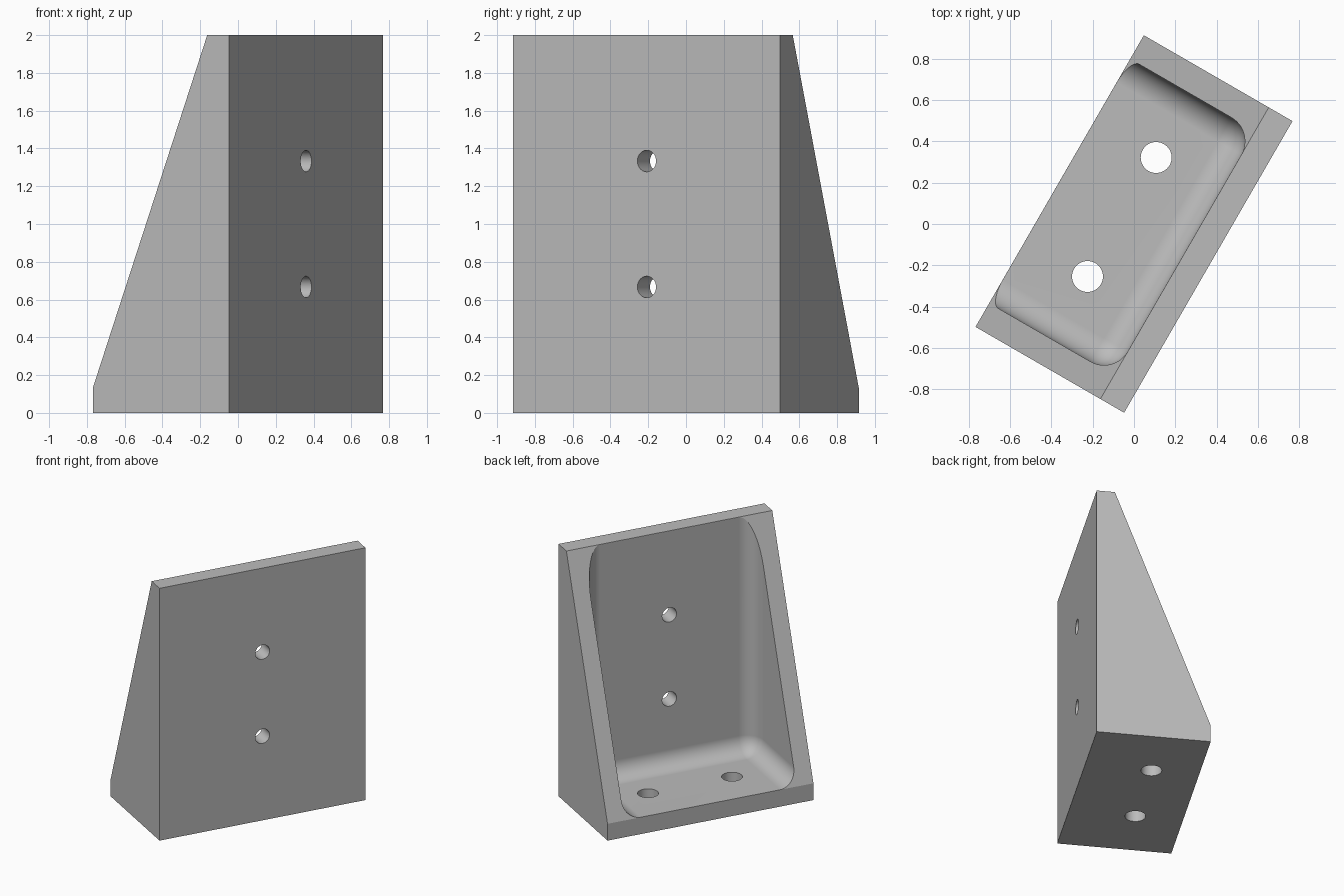
import bpy, bmesh
from math import radians
from mathutils import Matrix

if "Cube" in bpy.data.objects:
    bpy.data.objects.remove(bpy.data.objects["Cube"], do_unlink=True)

HALF_LEN, HALF_DEPTH, HEIGHT = 0.816, 0.416, 2.0
WALL = 0.133          # plate thickness
FILLET = 0.133        # inner corner radius
INNER_Y = -HALF_DEPTH + WALL

grey = bpy.data.materials.new("plain grey")
grey.use_nodes = True
colour = (0.5, 0.5, 0.5, 1)
grey.diffuse_color = colour
grey.node_tree.nodes["Principled BSDF"].inputs["Base Color"].default_value = colour


def make_object(name, bm):
    bmesh.ops.recalc_face_normals(bm, faces=bm.faces)
    mesh = bpy.data.meshes.new(name)
    bm.to_mesh(mesh)
    bm.free()
    mesh.materials.append(grey)
    obj = bpy.data.objects.new(name, mesh)
    bpy.context.collection.objects.link(obj)
    return obj


def cylinder_cutter(name, radius, matrix):
    bm = bmesh.new()
    bmesh.ops.create_cone(bm, cap_ends=True, segments=48, radius1=radius,
                          radius2=radius, depth=0.4, matrix=matrix)
    return make_object(name, bm)


# Bracket body: side profile extruded along its length
bm = bmesh.new()
profile = [(-HALF_DEPTH, 0), (HALF_DEPTH, 0), (HALF_DEPTH, WALL),
           (INNER_Y, HEIGHT), (-HALF_DEPTH, HEIGHT)]
face = bm.faces.new([bm.verts.new((-HALF_LEN, y, z)) for y, z in profile])
ext = bmesh.ops.extrude_face_region(bm, geom=[face])
bmesh.ops.translate(bm, vec=(2 * HALF_LEN, 0, 0),
                    verts=[v for v in ext["geom"] if isinstance(v, bmesh.types.BMVert)])
bracket = make_object("angle_bracket", bm)

# Pocket cutter: box with rounded edges around the floor and back wall
bm = bmesh.new()
half_x, y0, y1, z0, z1 = HALF_LEN - WALL, INNER_Y + 0.0005, 1.2, WALL + 0.0005, 2.8
bmesh.ops.create_cube(bm, size=1, matrix=Matrix.Translation((0, (y0 + y1) / 2, (z0 + z1) / 2))
                      @ Matrix.Diagonal((2 * half_x, y1 - y0, z1 - z0, 1)))


def is_inner(edge):
    planes = [all(abs(v.co.x - s * half_x) < 1e-4 for v in edge.verts) for s in (-1, 1)]
    planes += [all(abs(v.co.y - y0) < 1e-4 for v in edge.verts),
               all(abs(v.co.z - z0) < 1e-4 for v in edge.verts)]
    return sum(planes) == 2


bmesh.ops.bevel(bm, geom=[e for e in bm.edges if is_inner(e)], offset=FILLET,
                offset_type='OFFSET', segments=12, profile=0.5, affect='EDGES')
cutters = [make_object("pocket_cutter", bm)]

# Screw holes: two through the floor, two through the wall
for s in (-1, 1):
    cutters.append(cylinder_cutter("floor_hole_cutter", 0.075,
                                   Matrix.Translation((s * HALF_LEN * 0.408, 0.068, 0.05))))
    cutters.append(cylinder_cutter("wall_hole_cutter", 0.057,
                                   Matrix.Translation((0, -0.35, 1 + s / 3))
                                   @ Matrix.Rotation(radians(90), 4, 'X')))

# Cut the body, then drop the helpers
bpy.ops.object.select_all(action='DESELECT')
bpy.context.view_layer.objects.active = bracket
bracket.select_set(True)
for cutter in cutters:
    cutter.hide_render = True
    mod = bracket.modifiers.new("cut", 'BOOLEAN')
    mod.operation, mod.solver, mod.object = 'DIFFERENCE', 'EXACT', cutter
    bpy.ops.object.modifier_apply(modifier=mod.name)
    bpy.data.objects.remove(cutter, do_unlink=True)

# Turn the bracket to its standing angle and smooth only the fillets and holes
bracket.data.transform(Matrix.Rotation(radians(60), 4, 'Z'))
bpy.ops.object.shade_smooth_by_angle(angle=radians(15))
weighted = bracket.modifiers.new("even_shading", 'WEIGHTED_NORMAL')
weighted.keep_sharp = True
